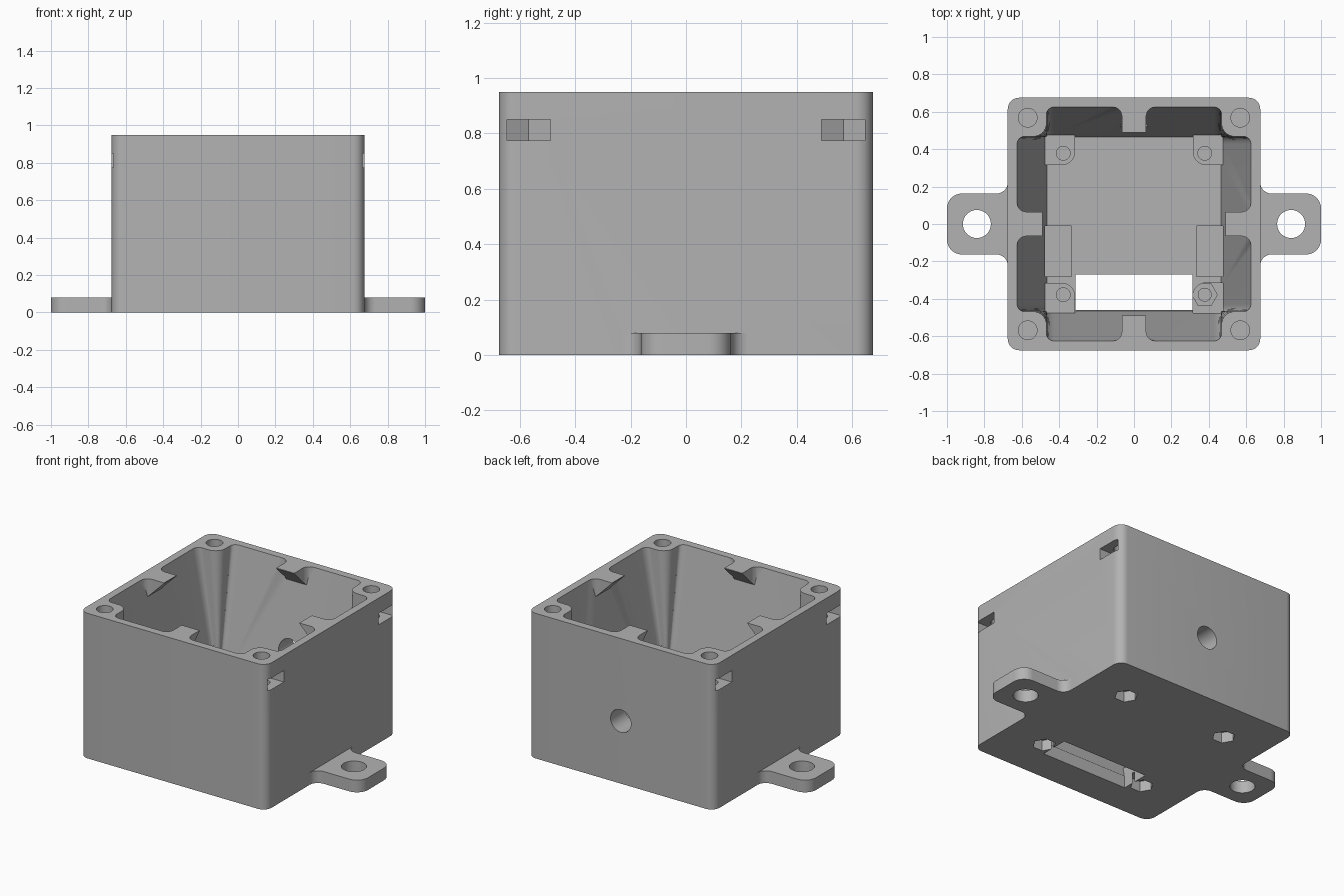
import bpy, bmesh, math
from mathutils import Vector

if "Cube" in bpy.data.objects:
    bpy.data.objects.remove(bpy.data.objects["Cube"], do_unlink=True)

grey = bpy.data.materials.new("plain grey")
grey.use_nodes = True
grey.diffuse_color = (0.45, 0.45, 0.45, 1)
grey.node_tree.nodes["Principled BSDF"].inputs["Base Color"].default_value = (0.45, 0.45, 0.45, 1)

HEIGHT, FLOOR, HALF = 0.95, 0.08, 0.675
INNER_TOP, INNER_BASE = 0.625, 0.465
SIGNS = [(1, 1), (-1, 1), (-1, -1), (1, -1)]


def rounded(corners, steps=8):
    """Outline from (x, y, radius) corners, convex or concave."""
    pts = []
    for i, (x, y, r) in enumerate(corners):
        p = Vector((x, y))
        if r == 0:
            pts.append(p)
            continue
        a = (Vector(corners[i - 1][:2]) - p).normalized()
        b = (Vector(corners[(i + 1) % len(corners)][:2]) - p).normalized()
        centre = p + (a + b) * r
        for k in range(steps + 1):
            t = k / steps * math.pi / 2
            pts.append(centre - b * r * math.cos(t) - a * r * math.sin(t))
    return pts


def loft(name, rings):
    """Closed solid through rings of 3D points; coincident points merge."""
    bm = bmesh.new()
    rows = []
    for ring in rings:
        seen, row = {}, []
        for p in ring:
            key = tuple(round(c, 5) for c in p)
            if key not in seen:
                seen[key] = bm.verts.new(p)
            row.append(seen[key])
        rows.append(row)

    def face(vs):
        vs = list(dict.fromkeys(vs))
        if len(vs) > 2:
            bm.faces.new(vs)

    n = len(rows[0])
    for low, high in zip(rows, rows[1:]):
        for i in range(n):
            j = (i + 1) % n
            face([low[i], low[j], high[j], high[i]])
    face(rows[0][::-1])
    face(rows[-1])
    bmesh.ops.recalc_face_normals(bm, faces=bm.faces)
    mesh = bpy.data.meshes.new(name)
    bm.to_mesh(mesh)
    bm.free()
    mesh.materials.append(grey)
    obj = bpy.data.objects.new(name, mesh)
    bpy.context.collection.objects.link(obj)
    return obj


def prism(name, outline, z0, z1):
    return loft(name, [[(p[0], p[1], z) for p in outline] for z in (z0, z1)])


def circle(x, y, r, n=32, phase=0):
    return [(x + r * math.cos(phase + math.tau * k / n),
             y + r * math.sin(phase + math.tau * k / n)) for k in range(n)]


def rect(x0, x1, y0, y1):
    return [(x0, y0), (x1, y0), (x1, y1), (x0, y1)]


def combine(tool, operation):
    mod = box.modifiers.new(tool.name, 'BOOLEAN')
    mod.object, mod.operation, mod.solver = tool, operation, 'EXACT'
    bpy.context.view_layer.objects.active = box
    bpy.ops.object.modifier_apply(modifier=mod.name)
    bpy.data.objects.remove(tool, do_unlink=True)


def add(tool):
    combine(tool, 'UNION')


def cut(tool):
    combine(tool, 'DIFFERENCE')


# Outer block with rounded upright corners
box = prism("enclosure_box", rounded([(sx * HALF, sy * HALF, 0.06) for sx, sy in SIGNS]), 0, HEIGHT)

# Mounting ears with flared roots
for s in (1, -1):
    half = [(0.64, 0.23, 0), (HALF, 0.23, 0), (HALF, 0.163, 0.06), (1, 0.163, 0.08)]
    ear = half + [(x, -y, r) for x, y, r in half[::-1]]
    add(prism("ear", rounded([(s * x, y, r) for x, y, r in ear]), 0, FLOOR))
    cut(prism("ear_hole", circle(s * 0.84, 0, 0.075), -0.1, 0.2))

# Tapered cavity that leaves four corner posts
cross = []
for quarter in range(4):
    c, s = [(1, 0), (0, 1), (-1, 0), (0, -1)][quarter]
    for x, y, r in [(INNER_TOP, -0.468, 0.04), (INNER_TOP, 0.468, 0.04), (0.468, 0.468, 0.07)]:
        cross.append((c * x - s * y, s * x + c * y, r))
top = rounded(cross)


def clamp(v):
    return max(-INNER_BASE, min(INNER_BASE, v))


cut(loft("cavity", [[(clamp(p.x), clamp(p.y), FLOOR) for p in top],
                    [(p.x, p.y, HEIGHT) for p in top],
                    [(p.x, p.y, HEIGHT + 0.1) for p in top]]))

# Wedge tabs at the middle of each wall
side = [(0.49, 0.065, 0), (INNER_TOP, 0.065, 0.05), (INNER_TOP, 0.13, 0), (0.645, 0.13, 0)]
plan = rounded([(x, -y, r) for x, y, r in side] + side[::-1])
for quarter in range(4):
    c, s = [(1, 0), (0, 1), (-1, 0), (0, -1)][quarter]
    turned = [(c * p.x - s * p.y, s * p.x + c * p.y, p.x) for p in plan]
    add(loft("wall_tab", [[(x, y, HEIGHT - 0.004 - (d - 0.49)) for x, y, d in turned],
                          [(x, y, HEIGHT) for x, y, d in turned]]))

# Opening in the floor near the front
cut(prism("floor_opening", rect(-0.314, 0.314, -0.46, -0.27), -0.1, 0.12))

# Board standoffs with screw holes and hex pockets below
for sx, sy in SIGNS:
    post = [(0.315, 0.315, 0.07), (0.49, 0.315, 0), (0.49, 0.49, 0), (0.315, 0.49, 0)]
    add(prism("standoff", rounded([(sx * x, sy * y, r) for x, y, r in post]), 0.04, 0.14))
    cut(prism("standoff_hole", circle(sx * 0.378, sy * 0.378, 0.037, 24), 0.085, 0.2))
    cut(prism("hex_pocket", circle(sx * 0.378, sy * 0.378, 0.07, 6), -0.1, 0.07))

# Support blocks on both sides of the floor
for s in (1, -1):
    add(prism("support_block", rect(*sorted((s * 0.333, s * 0.49)), -0.28, -0.01), 0.04, 0.14))

# Lid screw holes and nut slots opening to the sides
for sx, sy in SIGNS:
    cut(prism("lid_hole", circle(sx * 0.568, sy * 0.568, 0.05), 0.68, 1.1))
    slot = [(0.75, 0.49), (0.75, 0.646), (0.524, 0.646), (0.478, 0.568), (0.524, 0.49)]
    cut(prism("nut_slot", [(sx * x, sy * y) for x, y in slot], 0.775, 0.85))

# Cable hole through the back wall
ring = circle(0, 0.41, 0.074)
cut(loft("cable_hole", [[(x, y, z) for x, z in ring] for y in (0.4, 0.8)]))

# Smooth shading on curves, crisp edges elsewhere
bpy.ops.object.select_all(action='DESELECT')
box.select_set(True)
bpy.context.view_layer.objects.active = box
bpy.ops.object.shade_smooth_by_angle(angle=math.radians(30))
